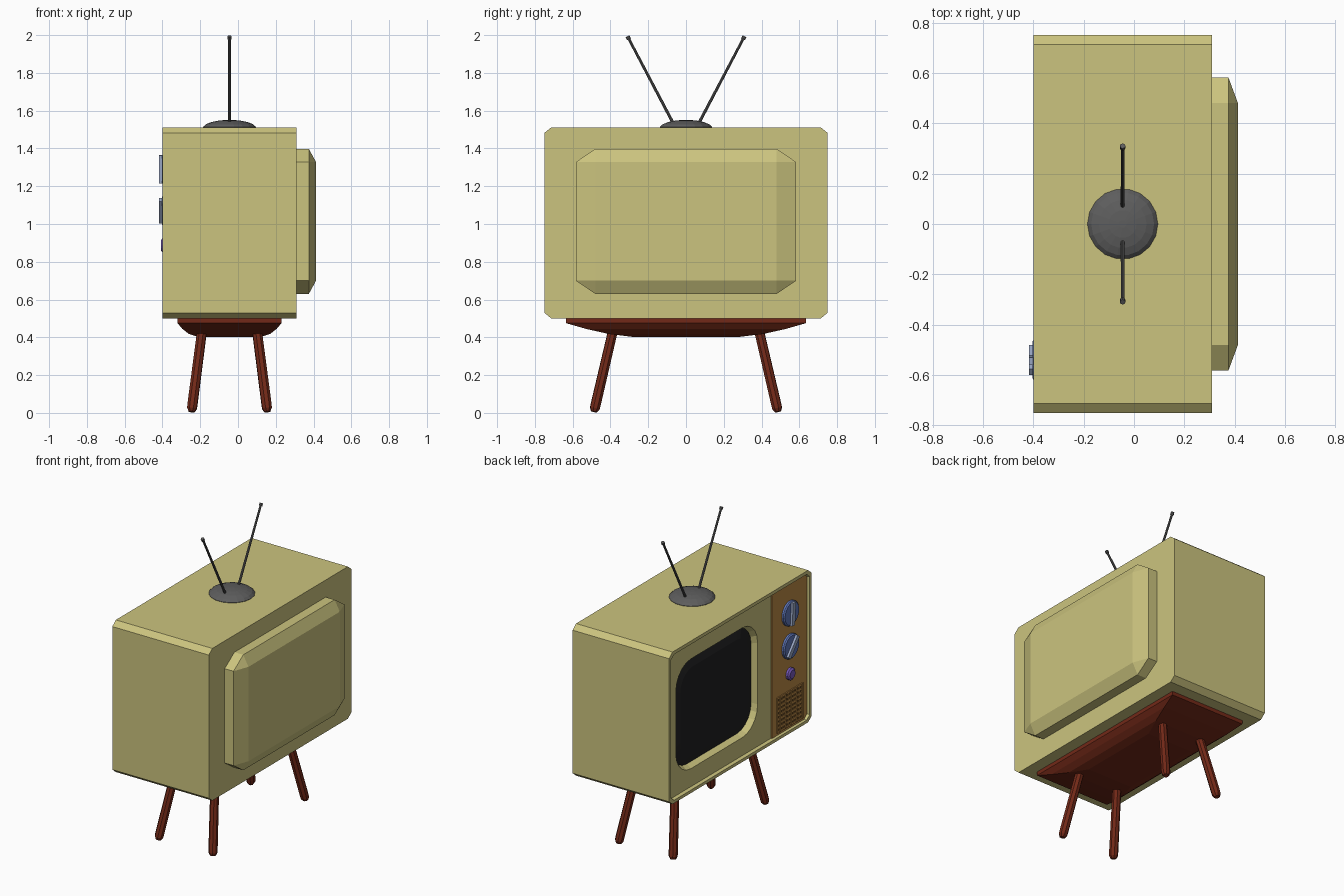
import bpy, bmesh
from math import sin, cos, pi, radians
from mathutils import Vector, Matrix

if "Cube" in bpy.data.objects:
    bpy.data.objects.remove(bpy.data.objects["Cube"])

CX = -0.045  # centre line of stand and aerial


def material(name, *rgb):
    m = bpy.data.materials.new(name)
    m.diffuse_color = (*rgb, 1)
    m.use_nodes = True
    m.node_tree.nodes["Principled BSDF"].inputs["Base Color"].default_value = m.diffuse_color
    return m


CREAM = material("cream", 0.60, 0.55, 0.21)
WOOD = material("dark_wood", 0.17, 0.022, 0.009)
GLASS = material("dark_glass", 0.014, 0.014, 0.015)
BROWN = material("brown", 0.50, 0.25, 0.06)
DARK = material("grille_dark", 0.17, 0.08, 0.02)
BLUE = material("blue", 0.12, 0.19, 0.50)
PALE = material("pale_blue", 0.33, 0.40, 0.58)
PURPLE = material("purple", 0.18, 0.10, 0.50)
METAL = material("metal", 0.11, 0.11, 0.11)


def finish(name, bm, mat):
    bmesh.ops.recalc_face_normals(bm, faces=bm.faces)
    me = bpy.data.meshes.new(name)
    bm.to_mesh(me)
    bm.free()
    ob = bpy.data.objects.new(name, me)
    me.materials.append(mat)
    bpy.context.collection.objects.link(ob)
    return ob


def skin(bm, rings, cap_start=True, cap_end=True):
    loops = [[bm.verts.new(p) for p in r] for r in rings]
    n = len(loops[0])
    for a, b in zip(loops, loops[1:]):
        for i in range(n):
            j = (i + 1) % n
            bm.faces.new((a[i], a[j], b[j], b[i]))
    if cap_start:
        bm.faces.new(loops[0])
    if cap_end:
        bm.faces.new(loops[-1])
    return loops


def loft(name, rings, mat):
    bm = bmesh.new()
    skin(bm, rings)
    return finish(name, bm, mat)


def add_box(bm, lo, hi, rot=0):
    lo, hi = Vector(lo), Vector(hi)
    m = (Matrix.Translation((lo + hi) / 2) @ Matrix.Rotation(rot, 4, 'X')
         @ Matrix.Diagonal((*(hi - lo), 1)))
    bmesh.ops.create_cube(bm, size=1, matrix=m)


def box(name, lo, hi, mat, rot=0):
    bm = bmesh.new()
    add_box(bm, lo, hi, rot)
    return finish(name, bm, mat)


def turned(name, origin, axis, profile, sides, mat):
    """Round part from (radius, distance along axis) pairs."""
    q = Vector(axis).to_track_quat('Z', 'Y')
    return loft(name, [[Vector(origin) + q @ Vector((r * cos(2 * pi * i / sides),
                                                     r * sin(2 * pi * i / sides), h))
                        for i in range(sides)] for r, h in profile], mat)


def cut_rect(x, y, z0, z1, cy, cz):
    """Rectangle with cut corners in the plane of x."""
    return [(x, -y + cy, z0), (x, y - cy, z0), (x, y, z0 + cz), (x, y, z1 - cz),
            (x, y - cy, z1), (x, -y + cy, z1), (x, -y, z1 - cz), (x, -y, z0 + cz)]


def round_rect(x, inset, r, seg=5):
    """Rounded screen outline in the plane of x."""
    hy, hz, cy, cz = 0.43 - inset, 0.365 - inset, 0.217, 1.01
    pts = []
    for k, (sy, sz) in enumerate(((1, 1), (-1, 1), (-1, -1), (1, -1))):
        for i in range(seg + 1):
            a = pi / 2 * (k + i / seg)
            pts.append((x, cy + sy * (hy - r) + r * cos(a), cz + sz * (hz - r) + r * sin(a)))
    return pts


# cabinet with raised front rim and recessed screen opening
bm = bmesh.new()
body = skin(bm, [cut_rect(-0.378, 0.722, 0.525, 1.485, 0.03, 0.025),
                 cut_rect(-0.40, 0.728, 0.52, 1.49, 0.03, 0.025),
                 cut_rect(-0.40, 0.75, 0.50, 1.512, 0.037, 0.03),
                 cut_rect(0.31, 0.75, 0.50, 1.512, 0.037, 0.03)], cap_start=False)
hole = skin(bm, [round_rect(-0.378, 0, 0.16), round_rect(-0.335, 0.02, 0.15)],
            cap_start=False)
edges = [bm.edges.get((l[i], l[i - 1])) for l in (body[0], hole[0]) for i in range(len(l))]
bmesh.ops.triangle_fill(bm, edges=edges, use_beauty=True, normal=(-1, 0, 0))
finish("cabinet", bm, CREAM)

# bulging screen
loft("screen", [round_rect(-0.334, 0.012, 0.15), round_rect(-0.346, 0.022, 0.15),
                round_rect(-0.362, 0.07, 0.13), round_rect(-0.372, 0.14, 0.10),
                round_rect(-0.376, 0.23, 0.06)], GLASS)

# rear housing: cut-corner block tapering to a plain rectangle
rear = loft("rear_housing", [cut_rect(0.30, 0.583, 0.63, 1.398, 0.103, 0.07),
                             cut_rect(0.375, 0.583, 0.63, 1.398, 0.103, 0.07),
                             cut_rect(0.413, 0.48, 0.70, 1.328, 0, 0)], CREAM)
bm = bmesh.new()
bm.from_mesh(rear.data)
bmesh.ops.remove_doubles(bm, verts=bm.verts, dist=1e-4)
bm.to_mesh(rear.data)
bm.free()

# control panel, dials and button
box("control_panel", (-0.384, -0.724, 0.523), (-0.37, -0.355, 1.487), BROWN)
for n, z, tilt in (("upper", 1.29, 4), ("lower", 1.07, 40)):
    turned(n + "_dial", (-0.38, -0.54, z), (-1, 0, 0),
           [(0.082, 0), (0.082, 0.016), (0.074, 0.023)], 20, BLUE)
    box(n + "_dial_grip", (-0.418, -0.555, z - 0.075), (-0.395, -0.525, z + 0.075),
        PALE, radians(tilt))
turned("button", (-0.38, -0.54, 0.887), (-1, 0, 0),
       [(0.04, 0), (0.04, 0.018), (0.028, 0.028)], 14, PURPLE)

# speaker grille: dark backing under a lattice of bars
box("grille_backing", (-0.386, -0.67, 0.545), (-0.38, -0.41, 0.77), DARK)
bm = bmesh.new()
for i in range(10):
    y = -0.67 + 0.26 * i / 9
    add_box(bm, (-0.391, y - 0.006, 0.54), (-0.384, y + 0.006, 0.775))
for i in range(9):
    z = 0.545 + 0.225 * i / 8
    add_box(bm, (-0.390, -0.675, z - 0.006), (-0.384, -0.405, z + 0.006))
finish("grille_lattice", bm, BROWN)

# dished wooden base
loft("base", [[(CX + sx * hx, sy * hy, z) for sx, sy in ((1, 1), (-1, 1), (-1, -1), (1, -1))]
              for hx, hy, z in ((0.275, 0.635, 0.502), (0.275, 0.635, 0.475),
                                (0.25, 0.53, 0.445), (0.215, 0.41, 0.418),
                                (0.165, 0.28, 0.402))], WOOD)

# four splayed legs and two aerial rods
for sy, side in ((1, "left"), (-1, "right")):
    for sx, end in ((-1, "front"), (1, "rear")):
        foot = Vector((CX + sx * 0.201, sy * 0.487, 0.006))
        d = Vector((CX + sx * 0.146, sy * 0.388, 0.43)) - foot
        turned(f"{end}_{side}_leg", foot, d,
               [(0.017, 0), (0.027, 0.018), (0.028, 0.04), (0.027, d.length)], 8, WOOD)
    root = Vector((CX, sy * 0.066, 1.53))
    d = Vector((CX, sy * 0.31, 1.994)) - root
    h = d.length
    turned(side + "_aerial", root, d,
           [(0.008, 0), (0.007, h - 0.018), (0.011, h - 0.018), (0.011, h)], 8, METAL)

# aerial dome
turned("aerial_dome", (CX, 0, 1.505), (0, 0, 1),
       [(0.14, 0), (0.14, 0.009), (0.125, 0.023), (0.095, 0.035), (0.055, 0.043),
        (0.015, 0.046)], 18, METAL)
